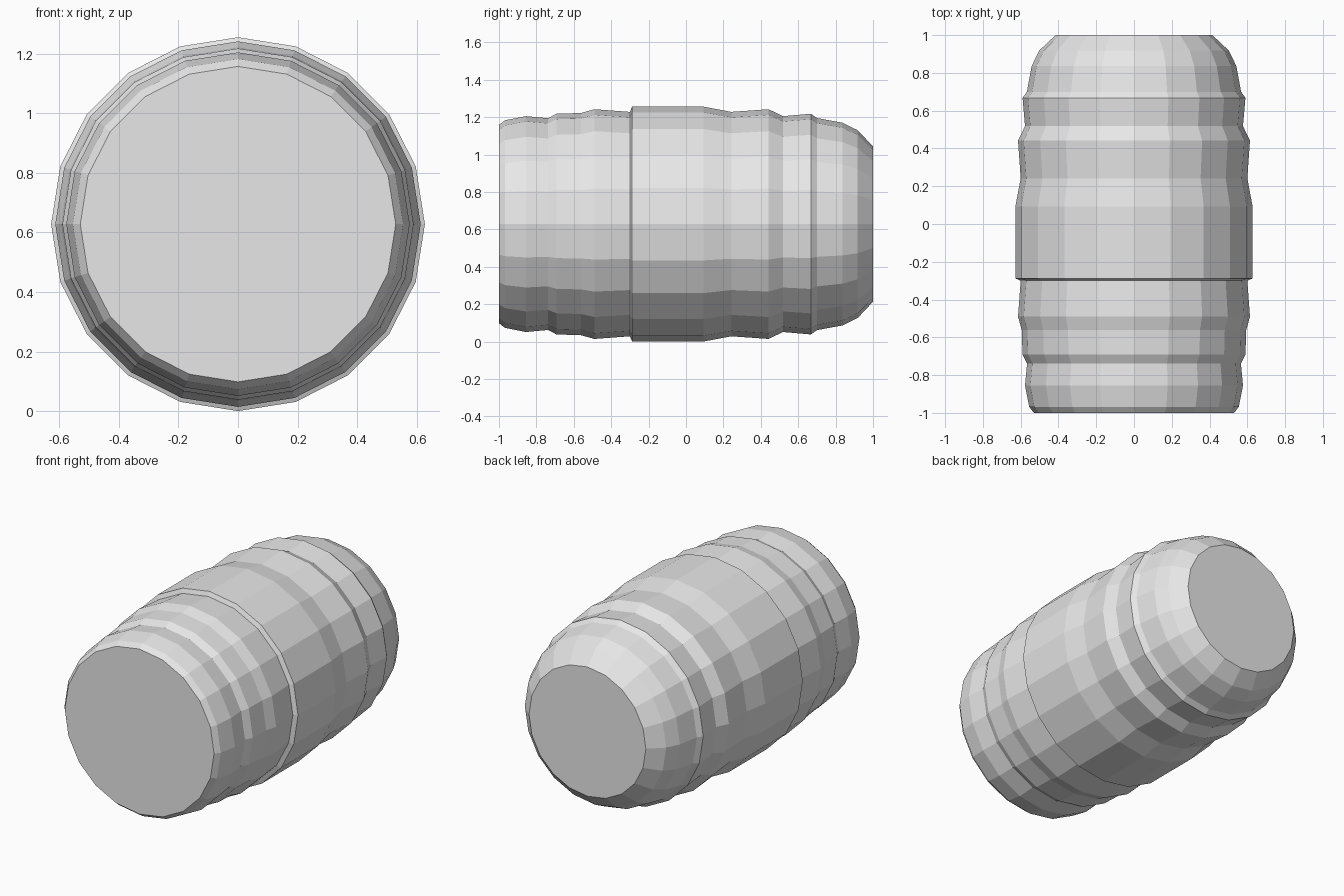
import bpy, bmesh, math

if "Cube" in bpy.data.objects:
    bpy.data.objects.remove(bpy.data.objects["Cube"])

SIDES = 20
AXIS_Z = 0.628

# (y, radius) from the front rim to the back rim
PROFILE = [
    (-1.00, 0.53), (-0.968, 0.555), (-0.855, 0.577), (-0.738, 0.566),
    (-0.692, 0.59), (-0.562, 0.594), (-0.49, 0.614), (-0.30, 0.60),
    (-0.288, 0.628), (0.093, 0.628), (0.242, 0.60), (0.442, 0.614),
    (0.518, 0.577), (0.668, 0.59), (0.70, 0.567), (0.836, 0.542),
    (0.918, 0.502), (1.00, 0.415),
]

grey = bpy.data.materials.new("plain grey")
grey.diffuse_color = (0.8, 0.8, 0.8, 1.0)
grey.use_nodes = True
grey.node_tree.nodes["Principled BSDF"].inputs["Base Color"].default_value = grey.diffuse_color


def lathe_along_y(name, profile, material):
    """Closed, flat-faced turned body with a vertex line along the top."""
    bm = bmesh.new()
    rings = []
    for y, r in profile:
        ring = []
        for i in range(SIDES):
            a = 2 * math.pi * i / SIDES
            ring.append(bm.verts.new((r * math.sin(a), y, AXIS_Z + r * math.cos(a))))
        rings.append(ring)
    for a, b in zip(rings, rings[1:]):
        for i in range(SIDES):
            j = (i + 1) % SIDES
            bm.faces.new((a[i], a[j], b[j], b[i]))
    # end caps
    bm.faces.new(rings[0])
    bm.faces.new(rings[-1])
    bmesh.ops.recalc_face_normals(bm, faces=bm.faces)
    mesh = bpy.data.meshes.new(name)
    bm.to_mesh(mesh)
    bm.free()
    mesh.materials.append(material)
    obj = bpy.data.objects.new(name, mesh)
    bpy.context.collection.objects.link(obj)
    return obj


# ribbed barrel lying along y
lathe_along_y("barrel_body", PROFILE, grey)
